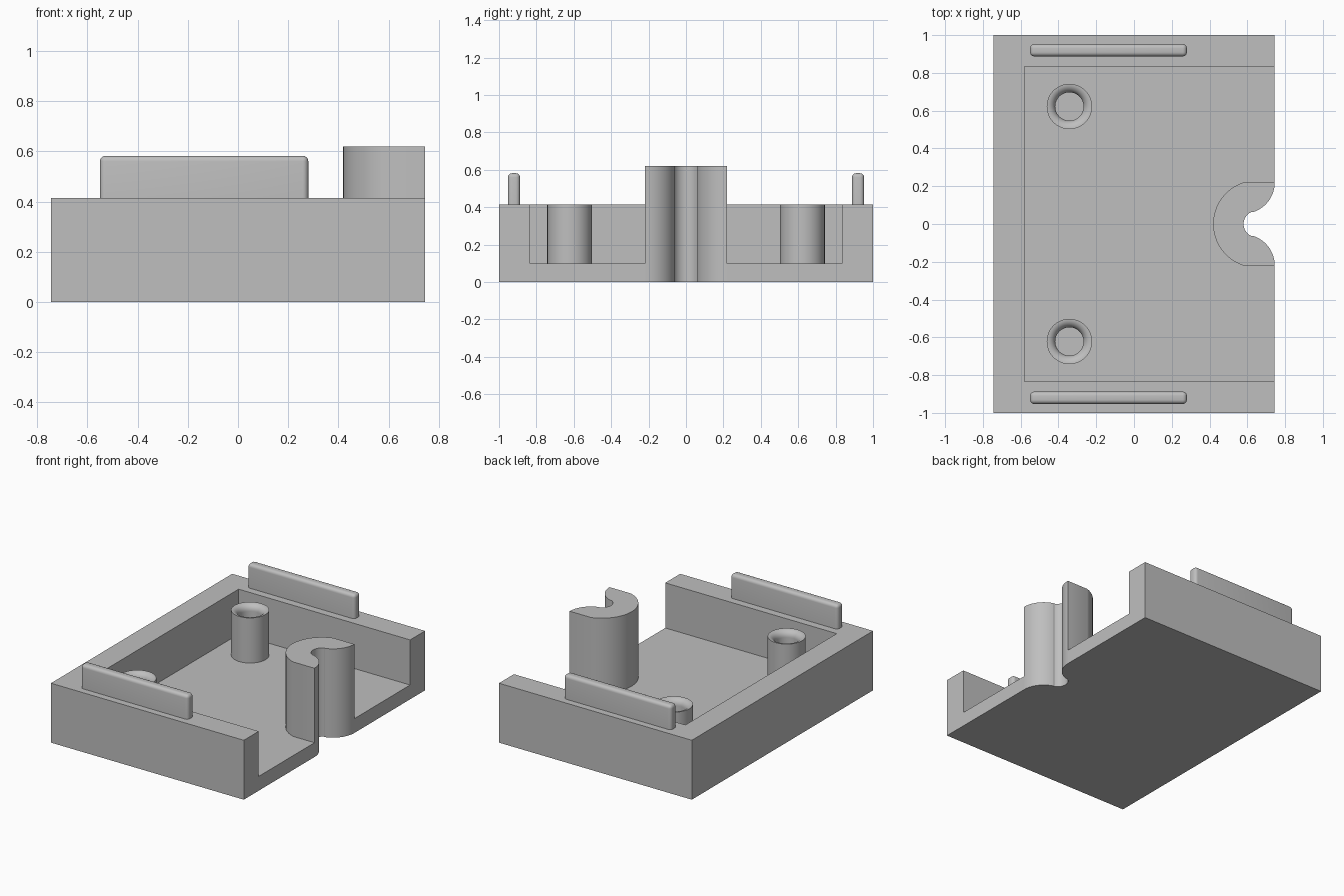
import bpy, bmesh
from math import sin, cos, pi, atan2, hypot, radians

cube = bpy.data.objects.get("Cube")
if cube:
    bpy.data.objects.remove(cube)

grey = bpy.data.materials.new("light_grey")
grey.use_nodes = True
colour = (0.52, 0.52, 0.52, 1)
grey.diffuse_color = colour
grey.node_tree.nodes["Principled BSDF"].inputs["Base Color"].default_value = colour

# Main dimensions
HX, HY = 0.745, 1.0              # half size of the tray
IN_X, IN_Y = -0.58, 0.835        # inner wall faces
FLOOR, RIM, POST_TOP = 0.10, 0.415, 0.62
POST_X, POST_R, BORE_R, POST_HALF = 0.65, 0.23, 0.07, 0.22
LIP_X = 0.58                     # centre of the rounded post lips


def finish(bm, name):
    bmesh.ops.recalc_face_normals(bm, faces=bm.faces[:])
    mesh = bpy.data.meshes.new(name)
    bm.to_mesh(mesh)
    bm.free()
    mesh.materials.append(grey)
    obj = bpy.data.objects.new(name, mesh)
    bpy.context.collection.objects.link(obj)
    bpy.ops.object.select_all(action='DESELECT')
    obj.select_set(True)
    bpy.context.view_layer.objects.active = obj
    bpy.ops.object.shade_smooth_by_angle(angle=radians(24))
    return obj


def prism(name, outline, z0, z1):
    bm = bmesh.new()
    face = bm.faces.new([bm.verts.new((x, y, z0)) for x, y in outline])
    res = bmesh.ops.extrude_face_region(bm, geom=[face], use_keep_orig=True)
    top = [v for v in res["geom"] if isinstance(v, bmesh.types.BMVert)]
    bmesh.ops.translate(bm, verts=top, vec=(0, 0, z1 - z0))
    return finish(bm, name)


def arc(cx, cy, r, a0, a1, n):
    return [(cx + r * cos(a0 + (a1 - a0) * i / n),
             cy + r * sin(a0 + (a1 - a0) * i / n)) for i in range(n + 1)]


# Three-sided wall, open towards +x
prism("tray_walls", [(-HX, -HY), (HX, -HY), (HX, -IN_Y), (IN_X, -IN_Y),
                     (IN_X, IN_Y), (HX, IN_Y), (HX, HY), (-HX, HY)], 0, RIM)

# Post back curve, shared by the floor cut-out and the post
half = atan2(POST_HALF, LIP_X - POST_X)
back = arc(POST_X, 0, hypot(POST_HALF, POST_X - LIP_X), -half, half - 2 * pi, 32)
prism("tray_floor", [(IN_X, -IN_Y), (HX, -IN_Y), (HX, -POST_HALF)] + back +
      [(HX, POST_HALF), (HX, IN_Y), (IN_X, IN_Y)], 0, FLOOR)

# Open post: flared lips blending into a round bore
lip_r = HX - LIP_X
turn = half - pi
lip = arc(LIP_X, POST_HALF, lip_r, 0, turn, 14)
bore = arc(POST_X, 0, BORE_R, half, 2 * pi - half, 20)
lower = [(x, -y) for x, y in reversed(lip)]
prism("open_post", back + lip + bore[1:-1] + lower, 0, POST_TOP)


# Screw bosses with a rounded mouth
def screw_boss(name, x, y, r=0.12, hole=0.075):
    f = r - hole
    profile = [(r, FLOOR - 0.01), (r, RIM)]
    profile += arc(r, RIM - f, f, pi / 2, pi, 8)[1:]
    profile += [(hole, FLOOR - 0.01)]
    bm = bmesh.new()
    n = 48
    rings = [[bm.verts.new((x + pr * cos(2 * pi * i / n),
                            y + pr * sin(2 * pi * i / n), pz))
              for i in range(n)] for pr, pz in profile]
    for k, a in enumerate(rings):
        b = rings[(k + 1) % len(rings)]
        for i in range(n):
            j = (i + 1) % n
            bm.faces.new((a[i], a[j], b[j], b[i]))
    finish(bm, name)


# Upright rails with rounded edges, standing on the rim
def rail(name, y, x0=-0.55, x1=0.28, thick=0.065, top=0.582):
    bm = bmesh.new()
    bmesh.ops.create_cube(bm, size=1)
    for v in bm.verts:
        v.co = ((x0 + x1) / 2 + v.co.x * (x1 - x0), y + v.co.y * thick,
                top if v.co.z > 0 else RIM - 0.01)
    edges = [e for e in bm.edges if max(v.co.z for v in e.verts) > RIM]
    bmesh.ops.bevel(bm, geom=edges, offset=0.022, segments=5,
                    profile=0.5, affect='EDGES')
    finish(bm, name)


for side, s in (("left", -1), ("right", 1)):
    label = "front" if s < 0 else "back"
    screw_boss(label + "_screw_boss", -0.342, s * 0.622)
    rail(label + "_rail", s * 0.92)
